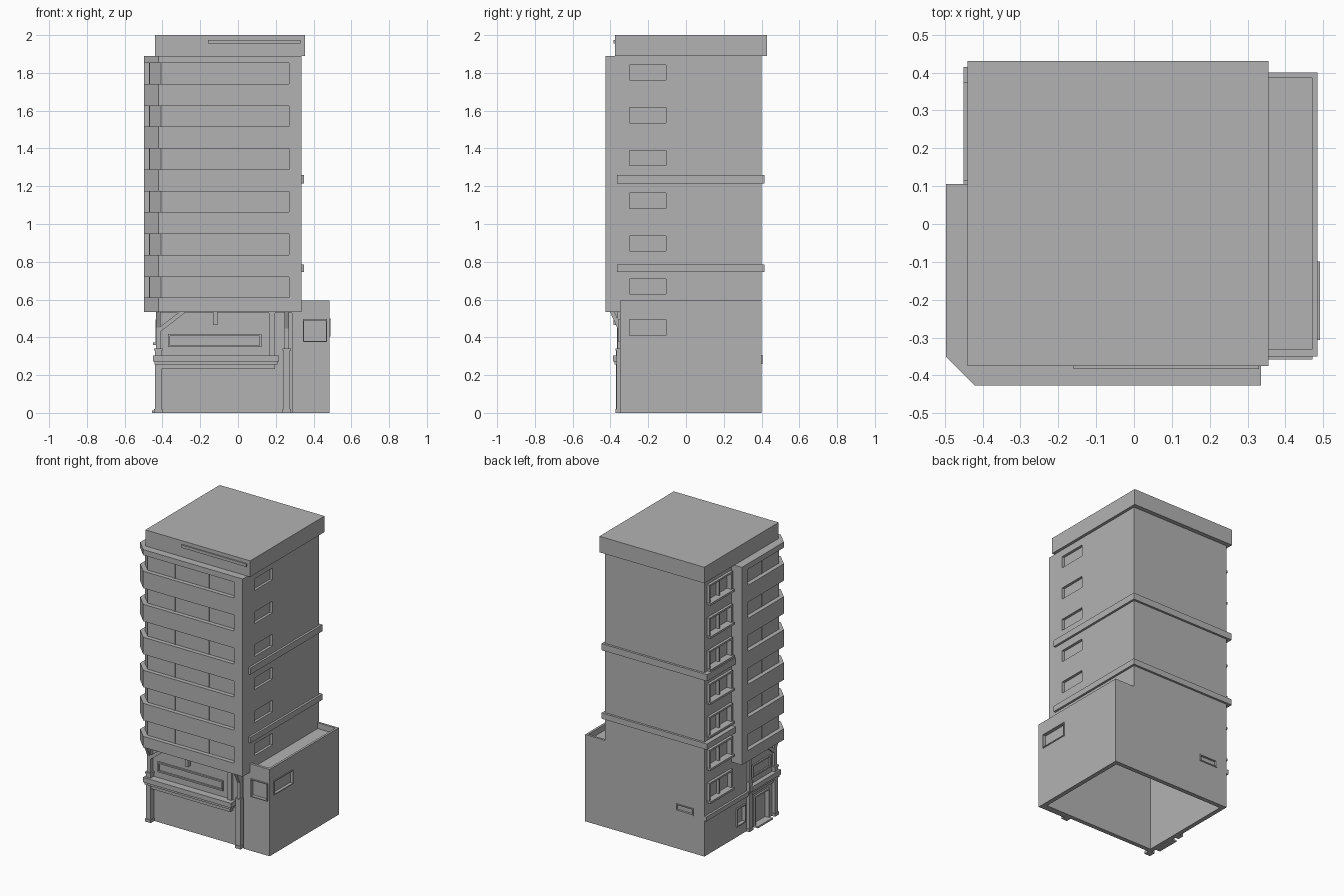
import bpy, bmesh
from mathutils import Vector

if "Cube" in bpy.data.objects:
    bpy.data.objects.remove(bpy.data.objects["Cube"])

mat = bpy.data.materials.new("concrete_grey")
mat.use_nodes = True
GREY = (0.45, 0.45, 0.45, 1)
mat.diffuse_color = GREY
mat.node_tree.nodes["Principled BSDF"].inputs["Base Color"].default_value = GREY


def add_prism(bm, pts, z0, z1):
    low = [bm.verts.new((x, y, z0)) for x, y in pts]
    high = [bm.verts.new((x, y, z1)) for x, y in pts]
    bm.faces.new(low[::-1])
    bm.faces.new(high)
    n = len(pts)
    for i in range(n):
        j = (i + 1) % n
        bm.faces.new((low[i], low[j], high[j], high[i]))


def add_box(bm, x, y, z):
    add_prism(bm, [(x[0], y[0]), (x[1], y[0]), (x[1], y[1]), (x[0], y[1])], *z)


def finish(name, bm):
    bmesh.ops.recalc_face_normals(bm, faces=bm.faces)
    me = bpy.data.meshes.new(name)
    bm.to_mesh(me)
    bm.free()
    me.materials.append(mat)
    ob = bpy.data.objects.new(name, me)
    bpy.context.collection.objects.link(ob)
    return ob


def prisms(name, *items):
    bm = bmesh.new()
    for it in items:
        add_prism(bm, *it)
    return finish(name, bm)


def boxes(name, *items):
    bm = bmesh.new()
    for it in items:
        add_box(bm, *it)
    return finish(name, bm)


def carve(ob, cutter):
    """Subtract the cutter and bake the result."""
    mod = ob.modifiers.new("cut", 'BOOLEAN')
    mod.operation = 'DIFFERENCE'
    mod.object = cutter
    dg = bpy.context.evaluated_depsgraph_get()
    me = bpy.data.meshes.new_from_object(ob.evaluated_get(dg))
    ob.modifiers.clear()
    ob.data = me


def frame(u, v, t=0.01):
    """Four rectangles (u range, v range) around an opening."""
    (a, b), (c, d) = u, v
    return [((a - t, b + t), (d, d + t)), ((a - t, b + t), (c - t, c)),
            ((a - t, a), (c, d)), ((b, b + t), (c, d))]


FLOORS = [0.665 + 0.2264 * i for i in range(6)]   # centres of window bands

# Tower core, bands and roof
core = boxes("tower_core", ((-0.42, 0.335), (-0.35, 0.40), (0.53, 1.9)))
boxes("storey_bands", *[((-0.45, 0.35), (-0.365, 0.415), z)
                        for z in ((0.745, 0.785), (1.215, 1.26))])
boxes("roof_slab", ((-0.44, 0.355), (-0.375, 0.43), (1.89, 2.0)))
boxes("roof_plate", ((-0.16, 0.33), (-0.383, -0.375), (1.955, 1.975)))

# Projecting balcony block with chamfered corner
outer = [(-0.497, 0.105), (-0.497, -0.35), (-0.42, -0.427), (0.335, -0.427), (0.335, 0.105)]
inner = [(-0.468, 0.105), (-0.468, -0.338), (-0.407, -0.398), (0.335, -0.398), (0.335, 0.105)]
glazing = prisms("balcony_glazing", (inner, 0.54, 1.885))
levels = [0.535] + [z + s * 0.055 for z in FLOORS for s in (-1, 1)] + [1.89]
prisms("balcony_spandrels", *[(outer, levels[i], levels[i + 1])
                              for i in range(0, len(levels), 2)])
boxes("balcony_piers", ((0.27, 0.335), (-0.427, -0.39), (0.54, 1.885)),
      ((-0.497, -0.46), (0.04, 0.105), (0.54, 1.885)))
boxes("glazing_mullions",
      *[((x - 0.003, x + 0.003), (-0.402, -0.39), (0.54, 1.885)) for x in (-0.2, 0.06)],
      ((-0.472, -0.46), (-0.153, -0.147), (0.54, 1.885)))

# Podium shell with hollow underside
podium = prisms("podium", ([(-0.42, -0.335), (0.285, -0.335), (0.285, -0.35),
                            (0.485, -0.35), (0.485, 0.40), (-0.42, 0.40)], 0, 0.555))
boxes("podium_parapet", ((0.47, 0.485), (-0.35, 0.40), (0.55, 0.595)),
      ((0.285, 0.47), (-0.35, -0.332), (0.55, 0.595)),
      ((0.33, 0.47), (0.385, 0.40), (0.55, 0.595)))

# Recesses for windows and door
side_y, left_y = (-0.30, -0.105), (0.13, 0.36)
side_z = [(0.41, 0.495)] + [(z + 0.005 - 0.04, z + 0.005 + 0.04) for z in FLOORS]
left_z = [(z - 0.065, z + 0.045) for z in [FLOORS[0] - 0.2264] + FLOORS]
cut = boxes("window_cutter",
            *[((0.317, 0.4), side_y, z) for z in side_z[1:]],
            *[((-0.5, -0.402), left_y, z) for z in left_z])
cut2 = boxes("podium_cutter",
             ((-0.39, 0.455), (-0.305, 0.37), (-0.1, 0.525)),
             ((0.47, 0.6), side_y, side_z[0]),
             ((0.35, 0.465), (-0.5, -0.335), (0.38, 0.49)),
             ((-0.5, -0.405), left_y, left_z[0]),
             ((-0.5, -0.405), (-0.28, -0.14), (0.012, 0.2)),
             ((-0.5, -0.405), (-0.03, 0.05), (0.08, 0.19)),
             ((-0.33, -0.21), (0.39, 0.5), (0.265, 0.3)))
carve(core, cut)
carve(glazing, cut)
carve(podium, cut2)
for c in (cut, cut2):
    bpy.data.objects.remove(c)

# Window and door surrounds
bm = bmesh.new()
for z in left_z:
    for u, v in frame(left_y, z, 0.012):
        add_box(bm, (-0.438, -0.415), u, v)
    add_box(bm, (-0.45, -0.415), (0.115, 0.375), (z[0] - 0.014, z[0]))
    add_box(bm, (-0.425, -0.4), (0.238, 0.25), z)
finish("left_window_frames", bm)
boxes("podium_window_frames",
      *[((0.48, 0.491), u, v) for u, v in frame(side_y, side_z[0], 0.006)],
      *[(u, (-0.358, -0.345), v) for u, v in frame((0.35, 0.465), (0.38, 0.49), 0.006)],
      *[(u, (0.395, 0.405), v) for u, v in frame((-0.33, -0.21), (0.265, 0.3), 0.007)],
      *[((-0.43, -0.415), u, v) for u, v in frame((-0.03, 0.05), (0.08, 0.19), 0.008)])
boxes("door_surround",
      *[((-0.432, -0.415), u, v) for u, v in frame((-0.28, -0.14), (0.012, 0.2))],
      ((-0.455, -0.415), (-0.29, -0.13), (0, 0.012)))
boxes("door_handle", ((-0.415, -0.402), (-0.165, -0.157), (0.085, 0.105)))

# Shop cornice on the front and left side
def cornice(o, z0, z1):
    return ([(-0.425 - o, -0.36 - o), (0.19 + o, -0.36 - o), (0.19 + o, -0.33),
             (-0.41, -0.33), (-0.41, -0.07), (-0.425 - o, -0.07)], z0, z1)


prisms("shop_cornice", cornice(0.006, 0.232, 0.256), cornice(0.018, 0.256, 0.272),
       cornice(0.026, 0.272, 0.305))
boxes("side_cornice", ((-0.435, -0.415), (-0.07, 0.40), (0.245, 0.275)))

# Columns with wider feet and collars
bm = bmesh.new()
for x, y in ((-0.422, -0.352), (0.258, -0.35), (-0.422, -0.075)):
    for r, z in ((0.022, (0, 0.02)), (0.018, (0.02, 0.33)),
                 (0.022, (0.33, 0.34)), (0.013, (0.34, 0.54))):
        add_box(bm, (x - r, x + r), (y - r, y + r), z)
finish("columns", bm)

# Upper shop panels and trim
boxes("front_panel", *[(u, (-0.345, -0.33), v)
                       for u, v in frame((-0.36, 0.115), (0.358, 0.407), 0.01)])
boxes("left_panel", *[((-0.43, -0.415), u, v)
                      for u, v in frame((-0.30, -0.125), (0.358, 0.42), 0.01)])
boxes("upper_pilaster", ((0.165, 0.197), (-0.35, -0.33), (0.3, 0.54)))
boxes("hanging_lamp", ((-0.132, -0.108), (-0.385, -0.36), (0.465, 0.54)))

# Diagonal braces from the corner column to the overhang
def brace(name, a, b, r=0.011):
    a, b = Vector(a), Vector(b)
    bm = bmesh.new()
    add_box(bm, (-r, r), (-r, r), (0, (b - a).length))
    q = Vector((0, 0, 1)).rotation_difference(b - a)
    bmesh.ops.rotate(bm, verts=bm.verts, matrix=q.to_matrix())
    bmesh.ops.translate(bm, verts=bm.verts, vec=a)
    finish(name, bm)


brace("front_brace", (-0.415, -0.35, 0.44), (-0.285, -0.35, 0.54))
brace("left_brace", (-0.422, -0.345, 0.44), (-0.422, -0.225, 0.54))
brace("outer_brace", (0.258, -0.352, 0.45), (0.258, -0.395, 0.545))
brace("corner_brace", (-0.422, -0.352, 0.45), (-0.422, -0.395, 0.545))
